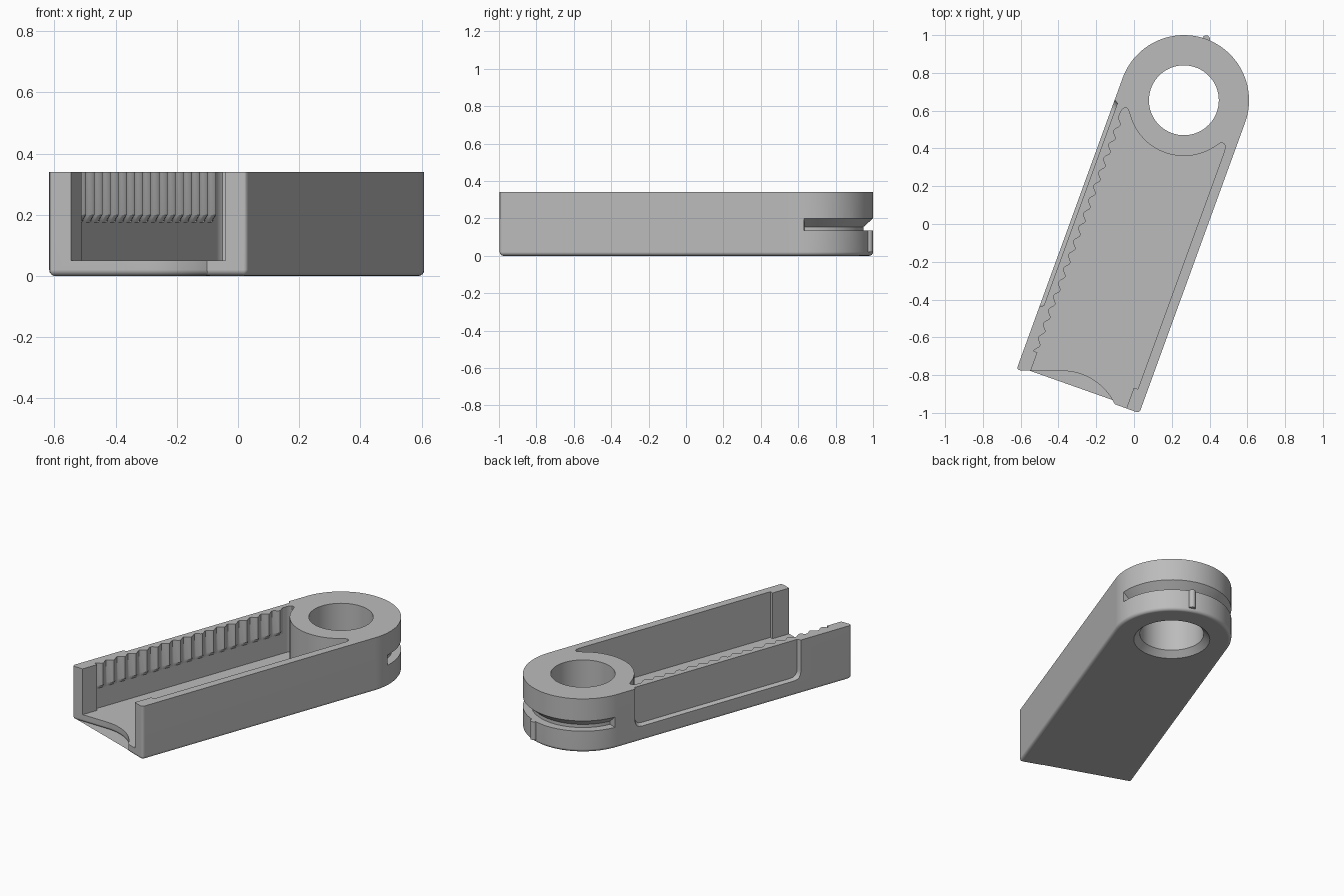
import bpy, bmesh
from math import sin, cos, pi, radians
from mathutils import Matrix, Vector

if "Cube" in bpy.data.objects:
    bpy.data.objects.remove(bpy.data.objects["Cube"])

# Arm is built along local -y with the pivot ring at the origin, then tilted
PLACE = Matrix.Translation((0.264, 0.655, 0)) @ Matrix.Rotation(radians(-20), 4, 'Z')
UNPLACE = PLACE.inverted()
R, TOP, FLOOR, END = 0.345, 0.34, 0.05, -1.637

grey = bpy.data.materials.new("plain_grey")
grey.use_nodes = True
grey.diffuse_color = (0.5, 0.5, 0.5, 1)
grey.node_tree.nodes["Principled BSDF"].inputs["Base Color"].default_value = (0.5, 0.5, 0.5, 1)


def loft(name, rings, bottom_bevel=0):
    """Closed solid through a list of equal-length point rings."""
    bm = bmesh.new()
    rows = [[bm.verts.new(p) for p in ring] for ring in rings]
    n = len(rows[0])
    for a, b in zip(rows, rows[1:]):
        for i in range(n):
            j = (i + 1) % n
            bm.faces.new((a[i], a[j], b[j], b[i]))
    bm.faces.new(rows[0][::-1])
    bm.faces.new(rows[-1])
    bmesh.ops.recalc_face_normals(bm, faces=bm.faces)
    if bottom_bevel:
        edges = [e for e in bm.edges if all(abs(v.co.z) < 1e-5 for v in e.verts)]
        bmesh.ops.bevel(bm, geom=edges, offset=bottom_bevel, segments=4,
                        profile=0.5, affect='EDGES')
    mesh = bpy.data.meshes.new(name)
    bm.to_mesh(mesh)
    bm.free()
    mesh.materials.append(grey)
    ob = bpy.data.objects.new(name, mesh)
    bpy.context.collection.objects.link(ob)
    return ob


def prism(name, outline, z0, z1, **kw):
    return loft(name, [[(p[0], p[1], z) for p in outline] for z in (z0, z1)], **kw)


def arc(cx, cy, r, a0, a1, n):
    return [(cx + r * cos(radians(a0 + (a1 - a0) * i / n)),
             cy + r * sin(radians(a0 + (a1 - a0) * i / n))) for i in range(n + 1)]


def rounded(a, b, c, size, n=4):
    """Soft corner at b between its neighbours a and c."""
    a, b, c = Vector(a), Vector(b), Vector(c)
    p, q = b + (a - b).normalized() * size, b + (c - b).normalized() * size
    return [tuple(p.lerp(b, t).lerp(b.lerp(q, t), t)) for t in (i / n for i in range(n + 1))]


def circles(levels, n=72):
    return [[(x, y, z) for x, y in arc(0, 0, r, 0, 360 - 360 / n, n - 1)] for r, z in levels]


def cut(body, cutter):
    mod = body.modifiers.new("cut", 'BOOLEAN')
    mod.operation, mod.solver, mod.object = 'DIFFERENCE', 'EXACT', cutter
    cutter.hide_render = True


def finish(ob):
    """Place a part and shade it."""
    ob.data.transform(PLACE)
    bpy.ops.object.select_all(action='DESELECT')
    ob.select_set(True)
    bpy.context.view_layer.objects.active = ob
    bpy.ops.object.shade_smooth_by_angle(angle=radians(28))
    ob.modifiers.new("even_normals", 'WEIGHTED_NORMAL').keep_sharp = True


# Body outline: round head, straight sides, end with a scooped corner
scoop = [tuple((UNPLACE @ Vector((x, y, 0)))[:2]) for x, y in arc(-0.38, -1.085, 0.307, 90, 25, 20)]
left_corner = (-R, -1.647)
right_corner = (R, END)
scoop[-1] = (scoop[-1][0], END)
outline = arc(0, 0, R, 0, 180, 48)
outline += rounded((-R, 0), left_corner, scoop[0], 0.025)
outline += scoop
outline += rounded(scoop[-1], right_corner, (R, 0), 0.02)
body = prism("arm_body", outline, 0, TOP, bottom_bevel=0.02)

# Channel, open at the end and curved around the pivot ring
wall, lip, lip_y = 0.294, 0.272, -1.52
side = [(lip, -1.9), (lip, lip_y), (wall, lip_y), (wall, -0.18), (0.291, -0.158),
        (0.282, -0.145), (0.27, -0.142), (0.258, -0.148), (0.25, -0.16)]
channel = side + arc(0, 0, 0.295, -35, -145, 36) + [(-x, y) for x, y in reversed(side)]
cutters = [prism("channel_cutter", channel, FLOOR, 0.6)]

# Pivot hole, chamfered underneath
cutters.append(loft("hole_cutter", circles([(0.235, -0.015), (0.185, 0.035), (0.185, 0.6)])))


# Shallow pocket on the outside of the toothed wall
def pocket(x, grow):
    front, back, low = -1.275 - grow, -0.135 + grow, 0.105 - grow
    pts = rounded((front, 0.6), (front, low), (back, low), 0.05)
    pts += rounded((front, low), (back, low), (back, 0.6), 0.05)
    return [(x, y, z) for y, z in [(front, 0.6)] + pts + [(back, 0.6)]]


cutters.append(loft("pocket_cutter", [pocket(-0.325, 0), pocket(-R, 0.012), pocket(-0.4, 0.012)]))

# Groove around the head, with a sloping roof
groove = [(0.295, 0.135), (0.4, 0.135), (0.4, 0.25), (R, 0.2), (0.295, 0.155)]
cutters.append(loft("groove_cutter", [
    [(r * cos(a), r * sin(a), z) for r, z in groove]
    for a in (radians(16 + 161 * i / 48) for i in range(49))]))

for c in cutters:
    cut(body, c)
bpy.context.view_layer.update()
graph = bpy.context.evaluated_depsgraph_get()
result = bpy.data.meshes.new_from_object(body.evaluated_get(graph))
body.modifiers.clear()
body.data = result
for c in cutters:
    bpy.data.objects.remove(c)
finish(body)

# Row of rounded teeth, tapering into the wall at the bottom
teeth, steps, y0, y1 = 17, 8, -0.2, lip_y
count = teeth * steps


def tooth_row(height, z):
    row = [(-wall + height * (0.5 - 0.5 * cos(2 * pi * i / steps)),
            y0 + (y1 - y0) * i / count, z) for i in range(count + 1)]
    return row + [(-wall - 0.002, y1, z), (-wall - 0.002, y0, z)]


finish(loft("grip_teeth", [tooth_row(0, 0.175), tooth_row(0.024, 0.2), tooth_row(0.024, TOP)]))

# Small upright nub at the back of the head
finish(prism("index_nub", arc(0, R, 0.02, 0, 345, 23), 0.02, 0.135))
